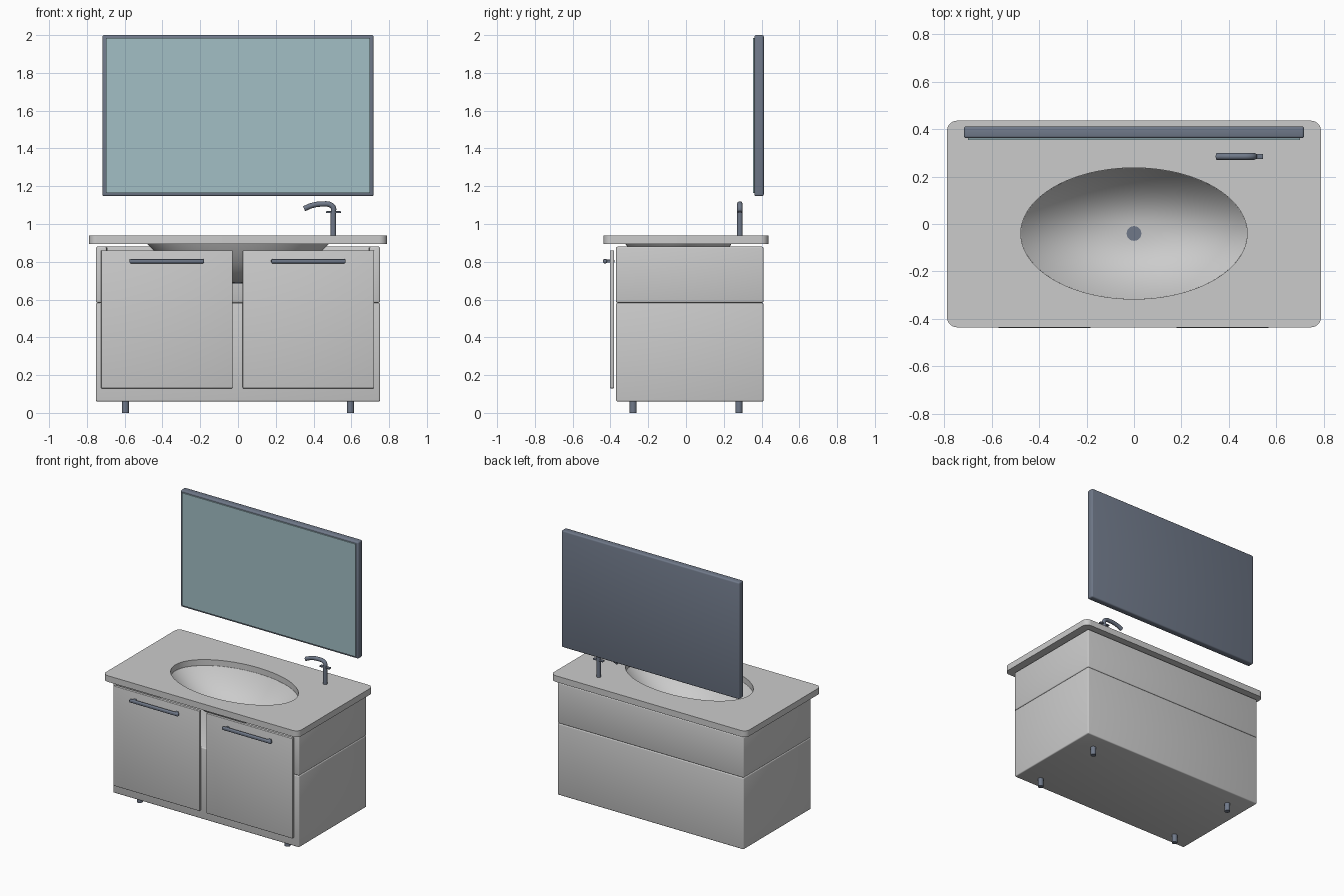
import bpy, bmesh, math
from mathutils import Matrix, Vector

if "Cube" in bpy.data.objects:
    bpy.data.objects.remove(bpy.data.objects["Cube"])


def material(name, color):
    m = bpy.data.materials.new(name)
    m.diffuse_color = (*color, 1)
    m.use_nodes = True
    m.node_tree.nodes["Principled BSDF"].inputs["Base Color"].default_value = m.diffuse_color
    return m


GLASS = material("mirror_glass", (0.36, 0.52, 0.56))
DARK = material("dark_metal", (0.16, 0.19, 0.25))


def finish(ob, mat=None, angle=32):
    if mat:
        ob.data.materials.append(mat)
    bpy.ops.object.select_all(action='DESELECT')
    ob.select_set(True)
    bpy.context.view_layer.objects.active = ob
    bpy.ops.object.shade_smooth_by_angle(angle=math.radians(angle))
    return ob


def from_bmesh(name, bm, mat=None, angle=32):
    bmesh.ops.recalc_face_normals(bm, faces=bm.faces)
    me = bpy.data.meshes.new(name)
    bm.to_mesh(me)
    bm.free()
    ob = bpy.data.objects.new(name, me)
    bpy.context.collection.objects.link(ob)
    return finish(ob, mat, angle)


def bevel_all(bm, width, segments=3):
    bmesh.ops.bevel(bm, geom=bm.edges[:], offset=width, segments=segments,
                    profile=0.5, affect='EDGES')


def box(name, lo, hi, bevel=0.004, mat=None):
    lo, hi = Vector(lo), Vector(hi)
    bm = bmesh.new()
    bmesh.ops.create_cube(bm, size=1, matrix=Matrix.Translation((lo + hi) / 2)
                          @ Matrix.Diagonal((*(hi - lo), 1)))
    if bevel:
        bevel_all(bm, bevel)
    return from_bmesh(name, bm, mat)


def cylinder(name, x, y, z0, z1, r, mat=None):
    bm = bmesh.new()
    bmesh.ops.create_cone(bm, cap_ends=True, segments=32, radius1=r, radius2=r,
                          depth=z1 - z0,
                          matrix=Matrix.Translation((x, y, (z0 + z1) / 2)))
    return from_bmesh(name, bm, mat)


def to_mesh(ob):
    bpy.context.collection.objects.link(ob)
    bpy.ops.object.select_all(action='DESELECT')
    ob.select_set(True)
    bpy.context.view_layer.objects.active = ob
    bpy.ops.object.convert(target='MESH')
    return bpy.context.object


# Cabinet: closed lower body, upper tier open at the front
box("cabinet_body", (-0.752, -0.37, 0.06), (0.752, 0.41, 0.583), 0.008)
bm = bmesh.new()
outline = [(-0.752, -0.37), (-0.695, -0.37), (-0.695, 0.353), (0.695, 0.353),
           (0.695, -0.37), (0.752, -0.37), (0.752, 0.41), (-0.752, 0.41)]
face = bm.faces.new([bm.verts.new((x, y, 0.583)) for x, y in outline])
top = bmesh.ops.extrude_face_region(bm, geom=[face])
bmesh.ops.translate(bm, vec=(0, 0, 0.297),
                    verts=[g for g in top["geom"] if isinstance(g, bmesh.types.BMVert)])
bmesh.ops.recalc_face_normals(bm, faces=bm.faces)
bevel_all(bm, 0.008)
from_bmesh("cabinet_upper_tier", bm)

# Doors, handles and feet
for side, x0, x1 in (("left", -0.725, -0.029), ("right", 0.025, 0.721)):
    c = (x0 + x1) / 2
    box(side + "_door", (x0, -0.403, 0.13), (x1, -0.381, 0.86), 0.004)
    box(side + "_handle_bar", (c - 0.197, -0.439, 0.792), (c + 0.197, -0.418, 0.814),
        0.006, DARK)
    for n, dx in (("inner", -0.17), ("outer", 0.17)):
        box(f"{side}_handle_{n}_post", (c + dx - 0.01, -0.422, 0.795),
            (c + dx + 0.01, -0.379, 0.811), 0.002, DARK)
for fx, sx in (("left", -0.596), ("right", 0.596)):
    for fy, sy in (("front", -0.28), ("back", 0.28)):
        cylinder(f"{fy}_{fx}_foot", sx, sy, 0, 0.065, 0.019, DARK)

# Countertop: rounded rectangle with an oval hole
CY, RX, RY, N = -0.04, 0.478, 0.277, 96
rect = []
for q, (sx, sy) in enumerate(((1, 1), (-1, 1), (-1, -1), (1, -1))):
    for i in range(9):
        a = math.pi / 2 * (q + i / 8)
        rect.append((sx * 0.747 + 0.042 * math.cos(a), sy * 0.394 + 0.042 * math.sin(a)))
oval = [(RX * math.cos(t), CY + RY * math.sin(t))
        for t in (2 * math.pi * i / N for i in range(N))]
cu = bpy.data.curves.new("countertop", 'CURVE')
cu.dimensions, cu.fill_mode, cu.extrude = '2D', 'BOTH', 0.0225
for pts in (rect, oval):
    s = cu.splines.new('POLY')
    s.points.add(len(pts) - 1)
    for p, (x, y) in zip(s.points, pts):
        p.co = (x, y, 0, 1)
    s.use_cyclic_u = True
counter = to_mesh(bpy.data.objects.new("countertop", cu))
counter.location.z = 0.9175
finish(counter)

# Basin bowl: oval rings dropping to a flat centre
bm = bmesh.new()
rings = []
STEPS = 20
for k in range(STEPS):
    r = math.cos(math.pi / 2 * k / STEPS)
    z = 0.897 - 0.205 * (1 - r ** 2.4)
    rings.append([bm.verts.new((x * r, CY + (y - CY) * r, z)) for x, y in oval])
for a, b in zip(rings, rings[1:]):
    for i in range(N):
        j = (i + 1) % N
        bm.faces.new((a[i], a[j], b[j], b[i]))
bm.faces.new(rings[-1])
bowl = from_bmesh("basin_bowl", bm, angle=60)
bowl.modifiers.new("shell", 'SOLIDIFY').thickness = 0.004
cylinder("basin_drain", 0, CY, 0.684, 0.697, 0.031, DARK)

# Faucet: column, curved spout and small cross lever
FX, FY = 0.505, 0.285
cylinder("faucet_column", FX, FY, 0.938, 1.07, 0.0145, DARK)
cu = bpy.data.curves.new("faucet_spout", 'CURVE')
cu.dimensions, cu.bevel_depth, cu.bevel_resolution = '3D', 0.0142, 5
cu.use_fill_caps, cu.resolution_u = True, 8
path = [(FX, 1.065), (FX, 1.085), (0.49, 1.101), (0.45, 1.106), (0.395, 1.099), (0.35, 1.081)]
s = cu.splines.new('BEZIER')
s.bezier_points.add(len(path) - 1)
for p, (x, z) in zip(s.bezier_points, path):
    p.co = (x, FY, z)
    p.handle_left_type = p.handle_right_type = 'AUTO'
finish(to_mesh(bpy.data.objects.new("faucet_spout", cu)), DARK, 45)
box("faucet_lever", (0.466, FY - 0.011, 1.057), (0.545, FY + 0.011, 1.068), 0.003, DARK)

# Wall mirror: dark backing frame with a glass pane on its front
box("mirror_frame", (-0.718, 0.362, 1.147), (0.718, 0.412, 2.0), 0.01, DARK)
box("mirror_pane", (-0.7, 0.354, 1.163), (0.7, 0.366, 1.985), 0, GLASS)
